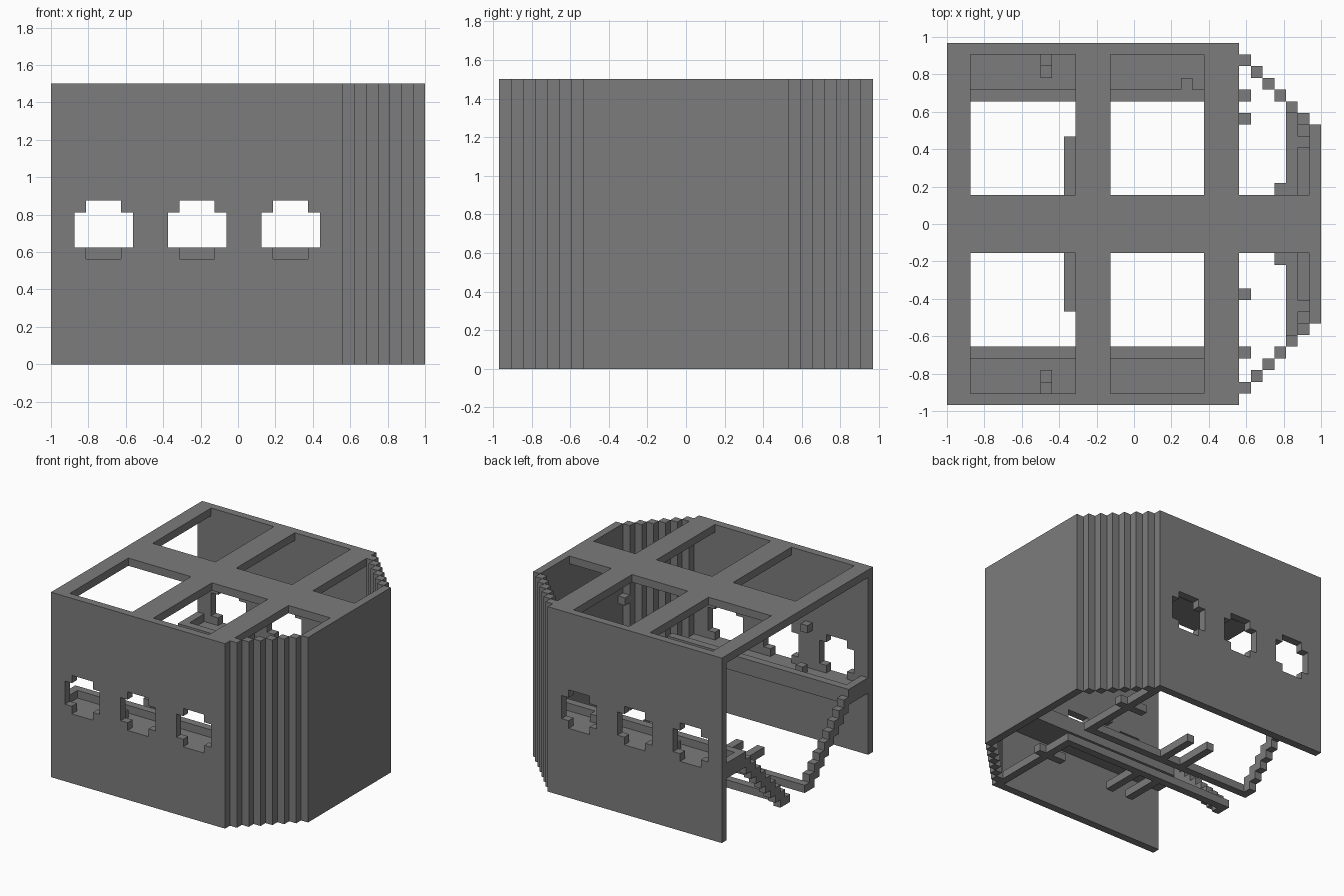
import bpy, bmesh
from mathutils import Vector
from itertools import product

if "Cube" in bpy.data.objects:
    bpy.data.objects.remove(bpy.data.objects["Cube"], do_unlink=True)

grey = bpy.data.materials.new("grey")
grey.use_nodes = True
grey.diffuse_color = (0.2, 0.2, 0.2, 1)
grey.node_tree.nodes["Principled BSDF"].inputs["Base Color"].default_value = (0.2, 0.2, 0.2, 1)

W, D, H = 32, 31, 24          # block counts along x, y, z
U = 2 / W                     # block size


def cells(box):
    x0, x1, y0, y1, z0, z1 = box
    return set(product(range(x0, x1), range(y0, y1), range(z0, z1)))


def part(name, boxes, holes=()):
    """Outer skin of a union of block-aligned boxes, minus the holes."""
    solid = set().union(*map(cells, boxes))
    for h in holes:
        solid -= cells(h)
    bm = bmesh.new()
    verts = {}
    for c in solid:
        for axis, side in product(range(3), (0, 1)):
            n = list(c)
            n[axis] += 2 * side - 1
            if tuple(n) in solid:
                continue
            a, b = (axis + 1) % 3, (axis + 2) % 3
            ring = []
            for da, db in ((0, 0), (1, 0), (1, 1), (0, 1)):
                p = list(c)
                p[axis] += side
                p[a] += da
                p[b] += db
                p = tuple(p)
                if p not in verts:
                    verts[p] = bm.verts.new(Vector((p[0] - W / 2, p[1] - D / 2, p[2])) * U)
                ring.append(verts[p])
            bm.faces.new(ring if side else ring[::-1])
    bmesh.ops.dissolve_limit(bm, angle_limit=0.01, verts=bm.verts[:], edges=bm.edges[:])
    bmesh.ops.triangulate(bm, faces=[f for f in bm.faces if len(f.verts) > 4])
    mesh = bpy.data.meshes.new(name)
    bm.to_mesh(mesh)
    bm.free()
    mesh.materials.append(grey)
    bpy.context.collection.objects.link(bpy.data.objects.new(name, mesh))


def flip(boxes):
    return [(x0, x1, D - y1, D - y0, z0, z1) for x0, x1, y0, y1, z0, z1 in boxes]


def pair(name, boxes, holes=()):
    part("front_" + name, boxes, holes)
    part("back_" + name, flip(boxes), flip(holes))


# Side walls with three cross-shaped windows
windows = []
for x in (2, 10, 18):
    windows += [(x, x + 5, 0, 1, 10, 13), (x + 1, x + 4, 0, 1, 9, 14)]
pair("wall", [(0, 25, 0, 1, 0, H)], windows)

# Stepped corners and end wall
pair("stepped_corner", [(25 + k, 26 + k, 1 + k, 2 + k, 0, H) for k in range(6)])
part("end_wall", [(31, 32, 7, 24, 0, H)])

# Open roof frame
part("roof_frame", [(0, 31, 13, 18, 23, 24)] +
     [(a, b, 1, 30, 23, 24) for a, b in ((0, 2), (11, 14), (22, 25))])

# Wall shelves with a raised rim and end stop
pair("shelf", [(0, 25, 1, 4, 8, 9)])
pair("shelf_rim", [(0, 26, 4, 5, 8, 10), (0, 1, 1, 4, 9, 10)])

# Wall lamps and small blocks on the shelves
pair("wall_lamp", [(8, 9, 1, 2, 14, 15)])
pair("shelf_block", [(8, 9, 2, 3, 9, 10)])
part("back_small_block", [(20, 21, 27, 28, 9, 10)])

# Diagonal stepped braces at the open end
pair("stepped_brace", [(0, 1, 12 - k, 14 - k, k, k + 1) for k in range(9)])

# Floor rails, cross stubs and side ties
pair("floor_rail", [(0, 25, 13, 14, 0, 1)])
pair("floor_stubs", [(10, 11, 8, 13, 0, 1), (13, 14, 8, 13, 0, 1)])
pair("floor_tie", [(24, 25, 1, 13, 0, 1)])

# End console with rim and blocks
part("end_console", [(30, 31, 7, 24, 8, 9)])
part("end_console_rim", [(29, 30, 6, 25, 8, 10)])
pair("console_stub", [(28, 29, 12, 13, 8, 10)])
pair("console_block", [(30, 31, 8, 9, 9, 10)])
pair("console_lamp", [(30, 31, 7, 8, 14, 15)])

# Single bracket blocks behind the roof edge
part("front_bracket", [(22, 26, 9, 10, 0, 1)])
part("back_bracket", [(22, 26, 24, 25, 0, 1)])
